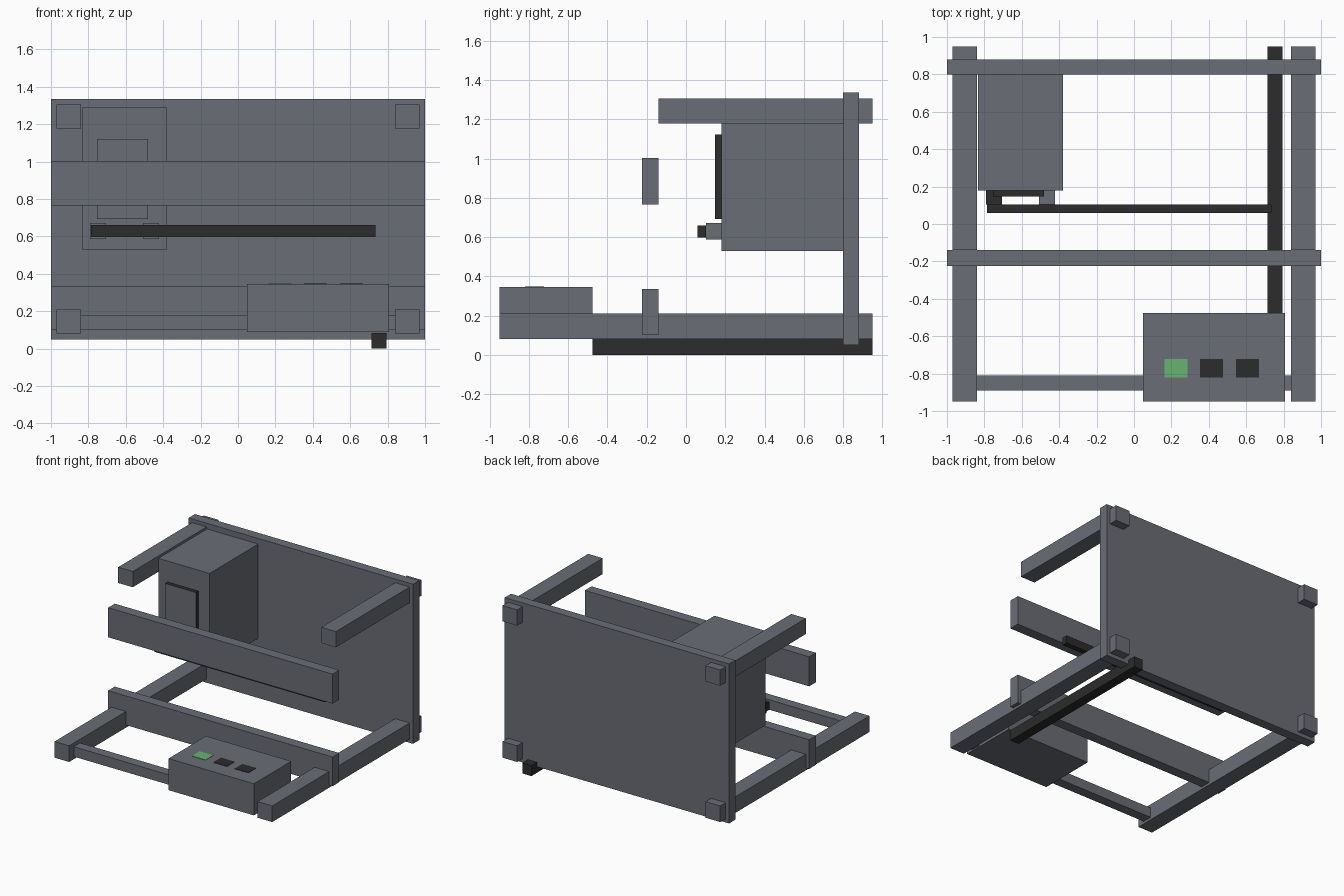
import bpy
import bmesh

if "Cube" in bpy.data.objects:
    bpy.data.objects.remove(bpy.data.objects["Cube"])


def material(name, colour):
    m = bpy.data.materials.new(name)
    m.diffuse_color = (*colour, 1)
    m.use_nodes = True
    m.node_tree.nodes["Principled BSDF"].inputs["Base Color"].default_value = m.diffuse_color
    return m


GREY = material("slate grey", (0.145, 0.153, 0.18))
BLACK = material("soft black", (0.025, 0.025, 0.025))
GREEN = material("button green", (0.14, 0.45, 0.165))


def box(name, x, y, z, mat=GREY, front=None):
    """Box from (min, max) ranges; front optionally recolours the -y face."""
    bm = bmesh.new()
    bmesh.ops.create_cube(bm, size=1)
    for v in bm.verts:
        v.co = [r[0] if c < 0 else r[1] for c, r in zip(v.co, (x, y, z))]
    me = bpy.data.meshes.new(name)
    me.materials.append(mat)
    if front:
        me.materials.append(front)
        bm.normal_update()
        for f in bm.faces:
            f.material_index = int(f.normal.y < -0.5)
    bm.to_mesh(me)
    bm.free()
    ob = bpy.data.objects.new(name, me)
    bpy.context.collection.objects.link(ob)
    return ob


# Back panel
box("back_panel", (-1, 1), (0.80, 0.88), (0.05, 1.335))

# Long rails passing through the panel
for side, x in (("left", (-0.97, -0.84)), ("right", (0.84, 0.97))):
    box(side + "_bottom_rail", x, (-0.95, 0.95), (0.08, 0.21))
    box(side + "_top_rail", x, (-0.14, 0.95), (1.178, 1.305))

# Cross boards and front bar
box("upper_cross_board", (-1, 1), (-0.225, -0.14), (0.765, 1.003))
box("lower_cross_board", (-1, 1), (-0.225, -0.14), (0.10, 0.335))
box("front_bar", (-0.84, 0.84), (-0.89, -0.81), (0.10, 0.18))

# Control box with buttons
box("control_box", (0.047, 0.807), (-0.95, -0.475), (0.09, 0.345))
for i, mat in enumerate((GREEN, BLACK, BLACK)):
    x = 0.163 + i * 0.191
    box(f"button_{i + 1}", (x, x + 0.122), (-0.82, -0.722), (0.343, 0.348), mat)

# Cable duct under the frame
box("cable_duct", (0.713, 0.793), (-0.475, 0.95), (0, 0.085), BLACK)

# Cabinet on the back panel, with its door plate
box("cabinet", (-0.835, -0.38), (0.18, 0.80), (0.53, 1.29))
box("door_plate", (-0.753, -0.48), (0.148, 0.18), (0.693, 1.122), BLACK, GREY)

# Horizontal rod on two mounts
box("left_mount", (-0.79, -0.705), (0.103, 0.18), (0.587, 0.672), BLACK, GREY)
box("right_mount", (-0.507, -0.423), (0.103, 0.18), (0.587, 0.672))
box("rod", (-0.787, 0.735), (0.058, 0.103), (0.597, 0.66), BLACK)
